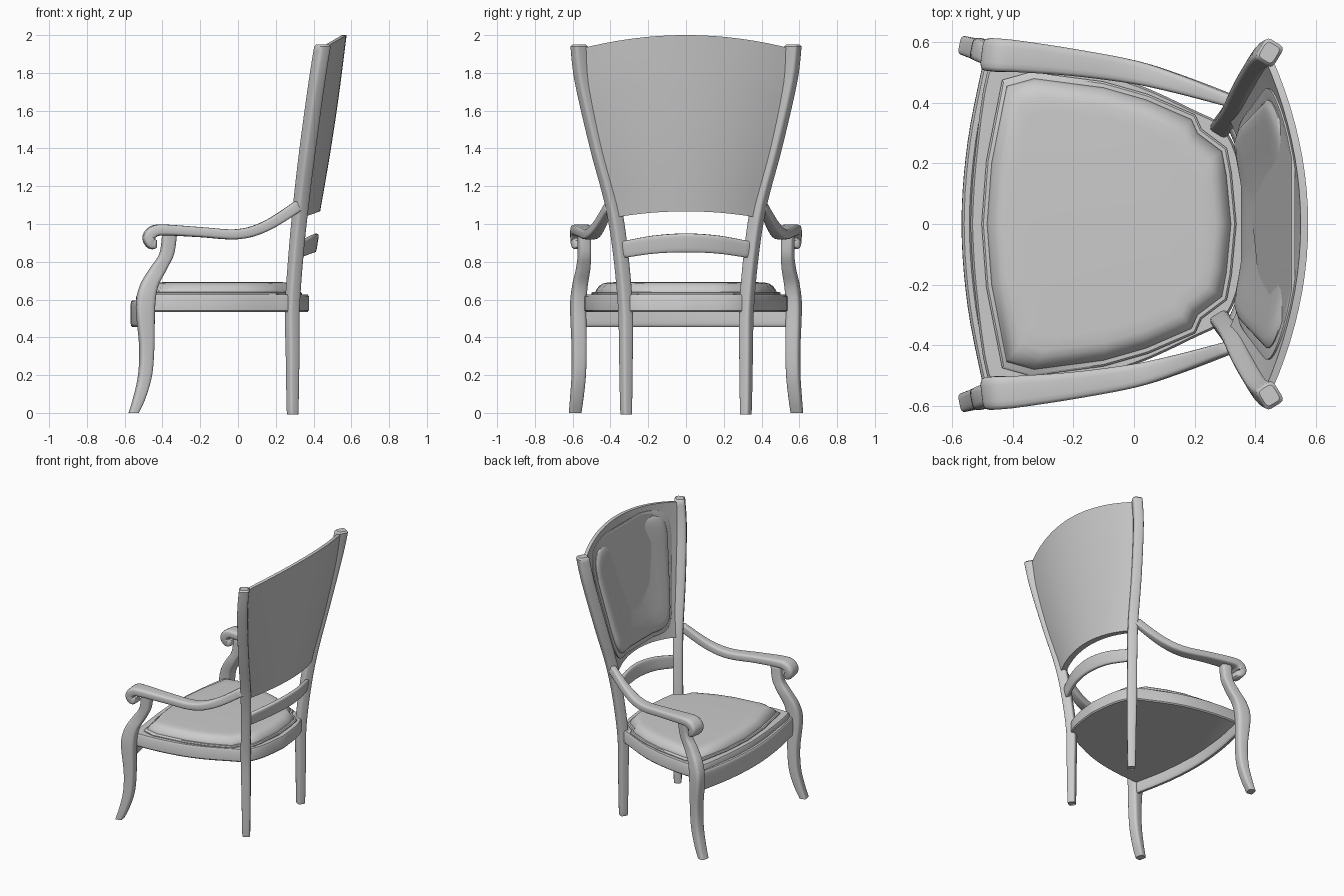
import bpy, bmesh, math
from mathutils import Vector

if "Cube" in bpy.data.objects:
    bpy.data.objects.remove(bpy.data.objects["Cube"])


def finish(name, verts, faces, mirror=False, angle=40):
    me = bpy.data.meshes.new(name)
    me.from_pydata(verts, [], faces)
    bm = bmesh.new()
    bm.from_mesh(me)
    bmesh.ops.recalc_face_normals(bm, faces=bm.faces)
    bm.to_mesh(me)
    bm.free()
    ob = bpy.data.objects.new(name, me)
    bpy.context.collection.objects.link(ob)
    if mirror:
        m = ob.modifiers.new("Mirror", 'MIRROR')
        m.use_axis = (False, True, False)
        m.use_mirror_merge = False
    bpy.ops.object.select_all(action='DESELECT')
    ob.select_set(True)
    bpy.context.view_layer.objects.active = ob
    bpy.ops.object.shade_smooth_by_angle(angle=math.radians(angle))
    return ob


def smooth_path(keys, n=5):
    # Catmull-Rom through tuples of any length
    out = []
    for i in range(len(keys) - 1):
        p0, p1, p2 = keys[max(i - 1, 0)], keys[i], keys[i + 1]
        p3 = keys[min(i + 2, len(keys) - 1)]
        for k in range(n):
            t = k / n
            out.append(tuple(0.5 * (2 * b + (c - a) * t + (2 * a - 5 * b + 4 * c - d) * t * t
                                    + (3 * b - a - 3 * c + d) * t ** 3)
                             for a, b, c, d in zip(p0, p1, p2, p3)))
    return out + [tuple(keys[-1])]


def loft(name, rings, mirror=False, angle=40):
    n = len(rings[0])
    verts = [v for r in rings for v in r]
    faces = [(i * n + j, i * n + (j + 1) % n, (i + 1) * n + (j + 1) % n, (i + 1) * n + j)
             for i in range(len(rings) - 1) for j in range(n)]
    faces += [tuple(range(n)), tuple(range(len(verts) - n, len(verts)))]
    return finish(name, verts, faces, mirror, angle)


def superellipse(n, power):
    for k in range(n):
        a = 2 * math.pi * (k + 0.5) / n
        c, s = math.cos(a), math.sin(a)
        yield (math.copysign(abs(c) ** (2 / power), c), math.copysign(abs(s) ** (2 / power), s))


def sweep(name, keys, side, mirror=False, level=False):
    # rounded-rectangle section; keys are (x, y, z, width along side, other width)
    pts = smooth_path(keys)
    pos = [Vector(p[:3]) for p in pts]
    rings = []
    for i, p in enumerate(pts):
        t = Vector((0, 0, 1)) if level else (pos[min(i + 1, len(pos) - 1)] - pos[max(i - 1, 0)]).normalized()
        s = Vector(side)
        s = (s - t * s.dot(t)).normalized()
        o = t.cross(s)
        ring = lambda c, f: [c + s * (u * p[3] / 2 * f) + o * (v * p[4] / 2 * f)
                             for u, v in superellipse(16, 4.5)]
        if i == 0 and not level:
            rings.append(ring(pos[i] - t * 0.008, 0.75))
        rings.append(ring(pos[i], 1))
        if i == len(pts) - 1:
            rings.append(ring(pos[i] + t * 0.01, 0.75))
    return loft(name, rings, mirror)


# rear legs running up into the splayed back posts
post = [(.29, .315, 0, .046, .046), (.289, .317, .02, .053, .053), (.289, .318, .3, .061, .061),
        (.288, .321, .56, .066, .066), (.308, .347, .85, .067, .069), (.333, .386, 1.1, .069, .074),
        (.369, .463, 1.4, .07, .08), (.417, .543, 1.75, .07, .081), (.447, .566, 1.94, .07, .081)]
sweep("back_post", post, (.85, -.52, 0), True, True)

# sabre front legs continuing into the arm supports
leg = [(-.552, .587, 0, .064, .050), (-.522, .578, .08, .068, .062), (-.492, .568, .2, .072, .07),
       (-.483, .566, .35, .075, .076), (-.490, .571, .56, .078, .098), (-.472, .562, .67, .076, .095),
       (-.424, .545, .76, .07, .09), (-.378, .538, .84, .066, .075), (-.363, .54, .94, .066, .075)]
sweep("front_leg", leg, (.2, .98, 0), True, True)

# scrolled arms
arm = [(-.437, .558, .895, .085, .05), (-.458, .558, .898, .1, .062), (-.472, .558, .93, .108, .064),
       (-.443, .557, .962, .11, .062), (-.38, .553, .968, .105, .058), (-.2, .533, .957, .09, .054),
       (0, .501, .946, .078, .054), (.15, .461, .99, .062, .056), (.315, .408, 1.093, .042, .06)]
sweep("arm", arm, (.12, 1, 0), True)

# bowed front rail and lower back slat
sweep("front_rail", [(-.478, -.545, .525, .14, .035), (-.532, -.27, .525, .14, .035), (-.552, 0, .525, .14, .035),
                     (-.532, .27, .525, .14, .035), (-.478, .545, .525, .14, .035)], (0, 0, 1))
sweep("back_slat", [(.325, -.33, .865, .088, .03), (.385, -.17, .891, .095, .03), (.407, 0, .9, .1, .03),
                    (.385, .17, .891, .095, .03), (.325, .33, .865, .088, .03)], (.15, 0, 1))


def stacked(name, half, layers, angle=40):
    # closed outline mirrored in y, stacked as (scale, z)
    line = half + [(x, -y) for x, y in half[-2:0:-1]]
    cx = -.08
    loft(name, [[(cx + (x - cx) * s, y * s, z) for x, y in line] for s, z in layers], angle=angle)


# seat
frame = smooth_path([(-.54, 0), (-.528, .2), (-.485, .5), (-.42, .535), (-.2, .515), (0, .465),
                     (.2, .375), (.295, .32), (.35, .2), (.376, 0)], 4)
stacked("seat_frame", frame, [(.985, .535), (1, .543), (1, .615), (.985, .628)])
pad = [(-.485, 0), (-.47, .2), (-.42, .455), (-.33, .48), (-.1, .45), (.04, .41), (.19, .345), (.21, .3),
       (.29, .24), (.305, .16), (.32, 0)]
stacked("seat_welt", pad, [(1.045, .62), (1.045, .634), (1.03, .64)])
stacked("seat_cushion", pad, [(1, .63), (1, .642), (.985, .656), (.955, .672), (.92, .684), (.87, .69),
                              (.78, .692)], 50)


def post_y(z):
    for a, b in zip(post, post[1:]):
        if z <= b[2]:
            break
    return a[1] + (b[1] - a[1]) * (z - a[2]) / (b[2] - a[2])


def back_point(u, v, off):
    # u across -1..1, v up 0..1, off = distance forward of the rear surface (thicker low down)
    z = 1.067 - .03 * u * u + v * (.933 - .04 * u * u)
    y = u * (post_y(min(z, 1.94)) - .015)
    x = .435 + .14 * v + .008 * math.sin(math.pi * v) - (.085 + .035 * v) * u * u
    return (x - off * (1.3 - .55 * v), y, z)


# curved back panel
NU, NV, T = 20, 14, .033
verts = [back_point(-1 + 2 * i / NU, j / NV, o) for o in (0, T) for j in range(NV + 1) for i in range(NU + 1)]
W, H = NU + 1, (NU + 1) * (NV + 1)
faces = [(j * W + i, j * W + i + 1, (j + 1) * W + i + 1, (j + 1) * W + i) for j in range(NV) for i in range(NU)]
faces += [tuple(k + H for k in f) for f in faces]
rim = ([i for i in range(W)] + [j * W + NU for j in range(1, NV + 1)]
       + [NV * W + i for i in range(NU - 1, -1, -1)] + [j * W for j in range(NV - 1, 0, -1)])
faces += [(a, b, b + H, a + H) for a, b in zip(rim, rim[1:] + rim[:1])]
finish("back_panel", verts, faces)


def back_pad(name, layers, su, sv):
    rings = [[back_point(u * su * s, .5 + v * sv * s, off) for u, v in superellipse(48, 7)]
             for s, off in layers]
    loft(name, rings, angle=50)


# welt and upholstered cushion on the inside of the back
back_pad("back_welt", [(1, .028), (1, .041), (.98, .045), (.85, .045), (.84, .028)], .85, .46)
back_pad("back_cushion", [(1, .028), (1, .05), (.97, .064), (.92, .073), (.84, .079), (.65, .082),
                          (.45, .083), (.25, .083), (.05, .083)], .78, .425)
